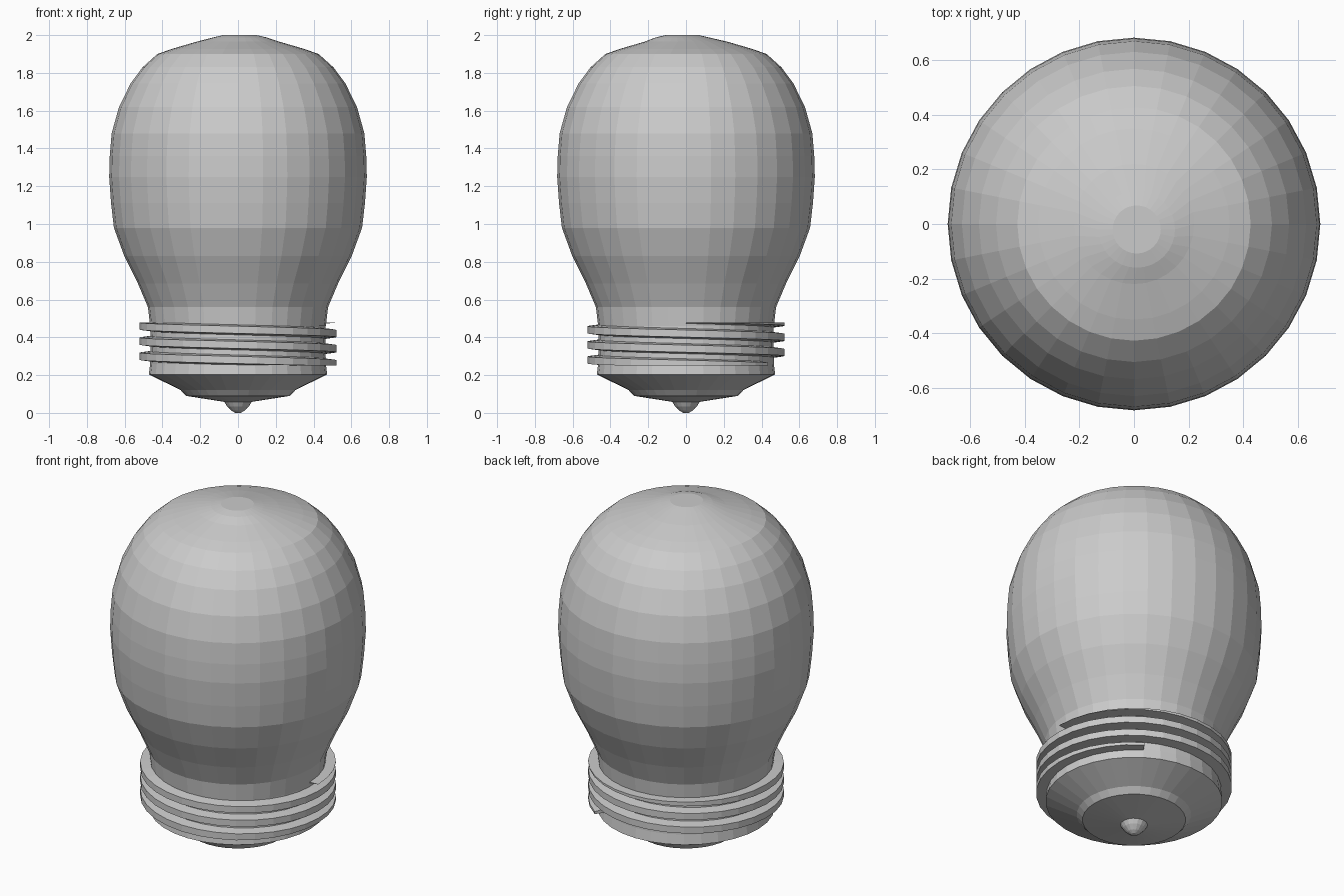
import bpy, bmesh, math

if "Cube" in bpy.data.objects:
    bpy.data.objects.remove(bpy.data.objects["Cube"])

SIDES = 32


def make_object(name, bm):
    bmesh.ops.remove_doubles(bm, verts=bm.verts, dist=0.0002)
    bmesh.ops.recalc_face_normals(bm, faces=bm.faces)
    mesh = bpy.data.meshes.new(name)
    bm.to_mesh(mesh)
    bm.free()
    obj = bpy.data.objects.new(name, mesh)
    bpy.context.collection.objects.link(obj)
    return obj


def lathe(name, profile, sides=SIDES):
    """Turn (radius, z) points around z and cap both ends."""
    bm = bmesh.new()
    rings = []
    for r, z in profile:
        rings.append([bm.verts.new((r * math.cos(a), r * math.sin(a), z))
                      for a in (2 * math.pi * i / sides for i in range(sides))])
    for low, high in zip(rings, rings[1:]):
        for i in range(sides):
            j = (i + 1) % sides
            bm.faces.new((low[i], low[j], high[j], high[i]))
    bm.faces.new(rings[0][::-1])
    bm.faces.new(rings[-1])
    return make_object(name, bm)


# Glass bulb, with its tip pulled slightly off centre
glass = lathe("glass_bulb", [
    (0.465, 0.46), (0.477, 0.56), (0.53, 0.685), (0.602, 0.83), (0.657, 0.98),
    (0.672, 1.11), (0.682, 1.25), (0.679, 1.36), (0.669, 1.48), (0.63, 1.62),
    (0.568, 1.745), (0.505, 1.83), (0.427, 1.90), (0.35, 1.927),
    (0.22, 1.965), (0.14, 1.988), (0.088, 2.0)])
for v in glass.data.vertices:
    if v.co.z > 1.98:
        v.co.x += 0.01
        v.co.y -= 0.02

# Screw base with stepped underside
lathe("screw_base", [
    (0.07, 0.058), (0.275, 0.09), (0.305, 0.122), (0.472, 0.203),
    (0.465, 0.26), (0.462, 0.478)])

# Contact nub under the base
lathe("contact_nub", [
    (0.015, 0.0), (0.035, 0.012), (0.058, 0.035), (0.075, 0.062)], 16)

# Helical thread, flattened at its top and bottom ends
Z_LOW, Z_HIGH, PITCH = 0.252, 0.478, 0.08
section = [(0.44, -0.03), (0.522, -0.019), (0.522, 0.019), (0.44, 0.03)]
bm = bmesh.new()
loops = []
for i in range(-SIDES // 2, int(SIDES * 2.7)):
    a = math.pi + 2 * math.pi * i / SIDES
    centre = 0.46 - PITCH * i / SIDES
    loops.append([bm.verts.new((r * math.cos(a), r * math.sin(a),
                                min(Z_HIGH, max(Z_LOW, centre + dz))))
                  for r, dz in section])
for a, b in zip(loops, loops[1:]):
    for k in range(4):
        n = (k + 1) % 4
        bm.faces.new((a[k], a[n], b[n], b[k]))
bm.faces.new(loops[0])
bm.faces.new(loops[-1][::-1])
make_object("screw_thread", bm)
